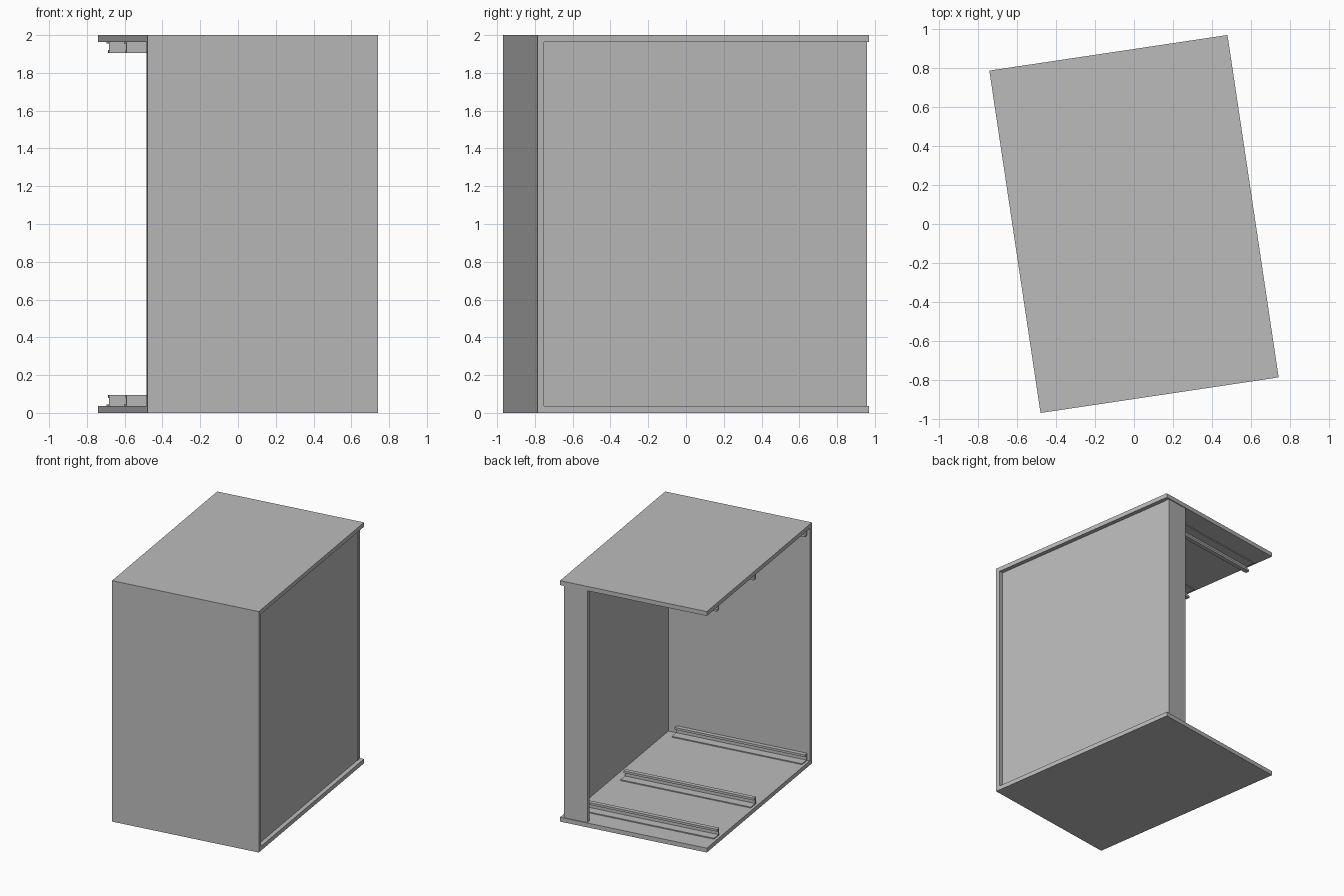
import bpy
import bmesh
import math

if "Cube" in bpy.data.objects:
    bpy.data.objects.remove(bpy.data.objects["Cube"], do_unlink=True)

# Overall sizes in the cabinet's own axes, before it is turned about z
HALF_W, HALF_D, HEIGHT = 0.617, 0.887, 2.0
PLATE = 0.036
TURN = math.radians(8.5)

grey = bpy.data.materials.new("plain_grey")
grey.use_nodes = True
colour = (0.5, 0.5, 0.5, 1)
grey.diffuse_color = colour
grey.node_tree.nodes["Principled BSDF"].inputs["Base Color"].default_value = colour


def finish(name, bm):
    bmesh.ops.recalc_face_normals(bm, faces=bm.faces)
    mesh = bpy.data.meshes.new(name)
    bm.to_mesh(mesh)
    bm.free()
    mesh.materials.append(grey)
    obj = bpy.data.objects.new(name, mesh)
    obj.rotation_euler.z = TURN
    bpy.context.collection.objects.link(obj)
    return obj


def box(name, x, y, z):
    bm = bmesh.new()
    bmesh.ops.create_cube(bm, size=1)
    for v in bm.verts:
        for i, (low, high) in enumerate((x, y, z)):
            v.co[i] = low if v.co[i] < 0 else high
    return finish(name, bm)


def extrude_along_x(name, profile, x0, x1):
    bm = bmesh.new()
    face = bm.faces.new([bm.verts.new((x0, y, z)) for y, z in profile])
    moved = bmesh.ops.extrude_face_region(bm, geom=[face])["geom"]
    bmesh.ops.translate(bm, vec=(x1 - x0, 0, 0),
                        verts=[v for v in moved if isinstance(v, bmesh.types.BMVert)])
    # the starting face stays as the end cap
    return finish(name, bm)


# Floor and roof plates
full_x, full_y = (-HALF_W, HALF_W), (-HALF_D, HALF_D)
inner_z = (PLATE, HEIGHT - PLATE)
box("floor_plate", full_x, full_y, (0, PLATE))
box("roof_plate", full_x, full_y, (HEIGHT - PLATE, HEIGHT))

# Closed front, recessed side wall and narrow rear post
box("front_panel", full_x, (-HALF_D, -HALF_D + PLATE), inner_z)
box("side_panel", (0.572, 0.582), (-HALF_D + PLATE, 0.85), inner_z)
box("rear_post", (0.39, 0.586), (0.845, 0.88), inner_z)

# Channel rails: thin foot, upright web and a lip, mirrored on the roof
rail_profile = [(0, 0), (0.085, 0), (0.085, 0.008), (0.012, 0.008),
                (0.012, 0.042), (0.035, 0.042), (0.035, 0.06), (0, 0.06)]
for label, y in (("front", -0.848), ("middle", 0.015), ("rear", 0.635)):
    for level in ("floor", "roof"):
        points = []
        for dy, dz in rail_profile:
            z = PLATE + dz
            points.append((y + dy, z if level == "floor" else HEIGHT - z))
        extrude_along_x(f"{label}_{level}_rail", points, -0.595, 0.5)
